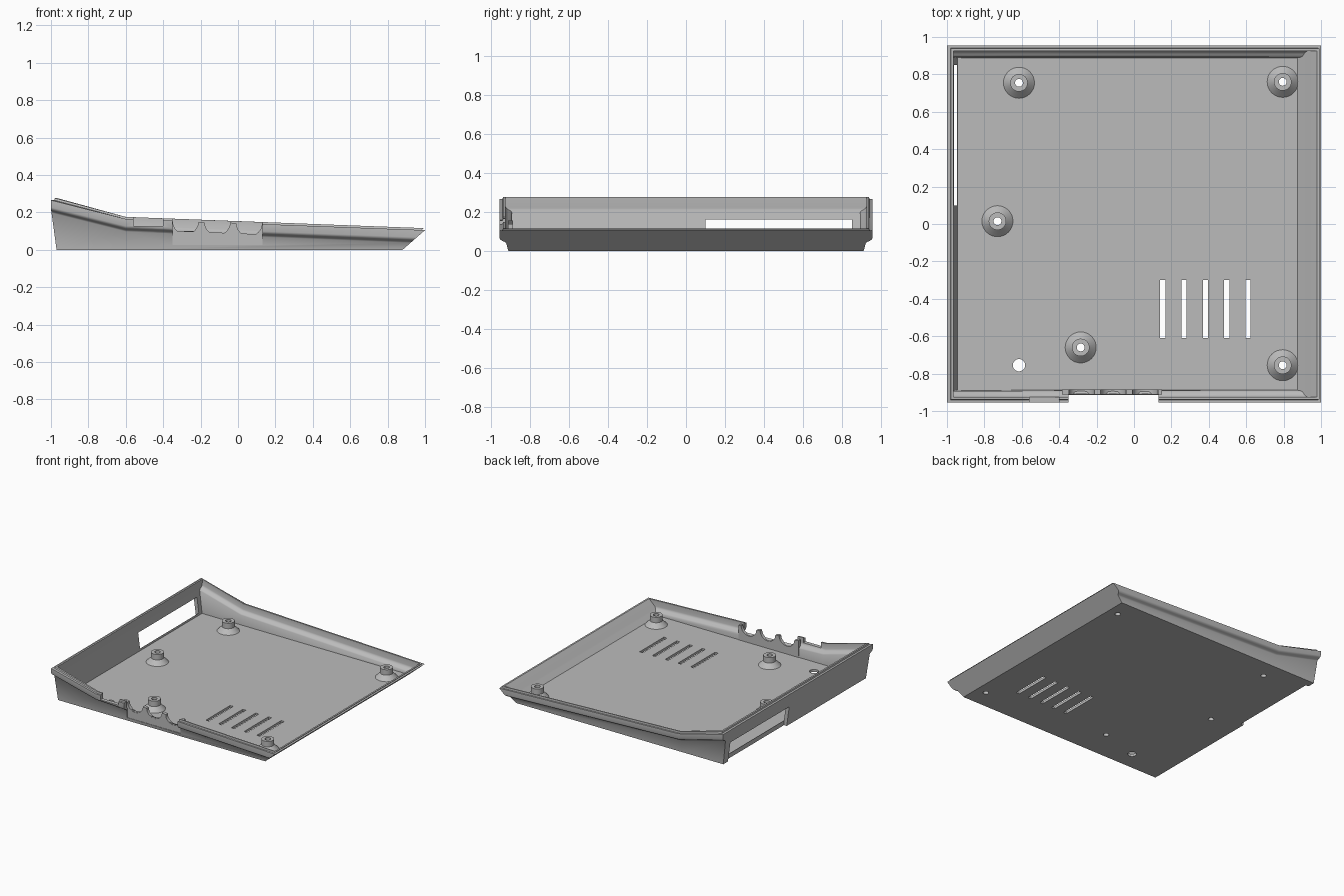
import bpy, bmesh, math
from mathutils import Matrix

cube = bpy.data.objects.get("Cube")
if cube:
    bpy.data.objects.remove(cube)

grey = bpy.data.materials.new("grey_plastic")
grey.use_nodes = True
grey.diffuse_color = (0.5, 0.5, 0.5, 1)
grey.node_tree.nodes["Principled BSDF"].inputs["Base Color"].default_value = (0.5, 0.5, 0.5, 1)


def make(name, bm):
    bmesh.ops.recalc_face_normals(bm, faces=bm.faces[:])
    mesh = bpy.data.meshes.new(name)
    bm.to_mesh(mesh)
    bm.free()
    mesh.materials.append(grey)
    ob = bpy.data.objects.new(name, mesh)
    bpy.context.scene.collection.objects.link(ob)
    return ob


def smooth(ob):
    bpy.ops.object.select_all(action='DESELECT')
    ob.select_set(True)
    bpy.context.view_layer.objects.active = ob
    bpy.ops.object.shade_smooth_by_angle(angle=math.radians(35))


def bridge(bm, rings, closed=False):
    pairs = list(zip(rings, rings[1:]))
    if closed:
        pairs.append((rings[-1], rings[0]))
    for a, b in pairs:
        for i in range(len(a)):
            j = (i + 1) % len(a)
            bm.faces.new((a[i], a[j], b[j], b[i]))


def box(bm, x0, x1, y0, y1, z0, z1):
    m = Matrix.Translation(((x0 + x1) / 2, (y0 + y1) / 2, (z0 + z1) / 2)) \
        @ Matrix.Diagonal((x1 - x0, y1 - y0, z1 - z0, 1))
    bmesh.ops.create_cube(bm, size=1, matrix=m)


def drill(bm, x, y, r):
    bmesh.ops.create_cone(bm, cap_ends=True, segments=32, radius1=r, radius2=r,
                          depth=0.2, matrix=Matrix.Translation((x, y, 0)))


# Tray: closed loops running up the outside, over the lip and down the inside
RIM = (0.265, 0.165, 0.105)      # rim height at left wall, bend, right wall


def loop(bm, y, inset, drop=None, z=None):
    zs = [z if z is not None else r - drop for r in RIM]
    xs = (-0.97 - 0.03 * min(zs[0] / 0.22, 1) + inset, -0.6,
          0.88 + 0.12 * zs[2] / 0.105 - inset)
    pts = list(zip(xs, zs))
    return [bm.verts.new((px, -y, pz)) for px, pz in pts] + \
           [bm.verts.new((px, y, pz)) for px, pz in reversed(pts)]


bm = bmesh.new()
rings = [loop(bm, 0.91, 0, z=0)]
for y, drop in ((0.92, 0.068), (0.926, 0.06), (0.94, 0.054), (0.951, 0.047), (0.955, 0.038), (0.955, 0)):
    rings.append(loop(bm, y, 0, drop))
for y, inset, drop in ((0.94, 0.018, 0), (0.937, 0.021, -0.011), (0.925, 0.035, -0.011),
                       (0.925, 0.032, 0.035), (0.92, 0.03, 0.046), (0.908, 0.03, 0.054),
                       (0.897, 0.03, 0.06), (0.892, 0.03, 0.068)):
    rings.append(loop(bm, y, inset, drop))
rings.append(loop(bm, 0.888, 0.03, z=0.02))
bridge(bm, rings)
bm.faces.new(rings[0])
bm.faces.new(rings[-1])
tray = make("tray", bm)

# Openings: side port, socket recess, rim notch, vents and holes
POSTS = ((-0.615, 0.755), (0.795, 0.76), (-0.73, 0.015), (-0.285, -0.66), (0.795, -0.755))
bm = bmesh.new()
box(bm, -1.1, -0.945, 0.1, 0.85, -0.1, 0.16)
box(bm, -0.35, 0.13, -1.1, -0.909, 0.025, 0.5)
box(bm, -0.56, -0.4, -1.1, -0.9, 0.128, 0.5)
for i in range(5):
    x = 0.154 + 0.114 * i
    box(bm, x - 0.014, x + 0.014, -0.61, -0.3, -0.1, 0.1)
for x, y in POSTS:
    drill(bm, x, y, 0.021)
drill(bm, -0.615, -0.755, 0.033)
cutter = make("cutter", bm)
cutter.hide_render = True
mod = tray.modifiers.new("openings", 'BOOLEAN')
mod.operation = 'DIFFERENCE'
mod.solver = 'EXACT'
mod.object = cutter
bpy.context.view_layer.objects.active = tray
bpy.ops.object.modifier_apply(modifier=mod.name)
bpy.data.objects.remove(cutter)
smooth(tray)

# Socket panel with three scalloped cradles
outline = [(-0.385, 0.018), (-0.385, 0.157)]
for cx, top in ((-0.28, 0.15), (-0.11, 0.146), (0.06, 0.14)):
    for k in range(17):
        a = math.pi * (1 + k / 16)
        outline.append((cx + 0.068 * math.cos(a), top + 0.066 * math.sin(a)))
outline += [(0.15, 0.138), (0.15, 0.018)]
bm = bmesh.new()
panel = [[bm.verts.new((x, y, z)) for x, z in outline] for y in (-0.911, -0.885)]
bridge(bm, panel)
for ring in panel:
    bm.faces.new(ring)
smooth(make("socket_panel", bm))

# Hollow screw posts with flared feet
PROFILE = ((0.021, 0.015), (0.083, 0.015), (0.083, 0.02), (0.047, 0.056), (0.047, 0.1), (0.021, 0.1))
for n, (px, py) in enumerate(POSTS):
    bm = bmesh.new()
    rings = []
    for r, z in PROFILE:
        rings.append([bm.verts.new((px + r * math.cos(math.tau * k / 32),
                                    py + r * math.sin(math.tau * k / 32), z)) for k in range(32)])
    bridge(bm, rings, closed=True)
    smooth(make(f"screw_post_{n + 1}", bm))
